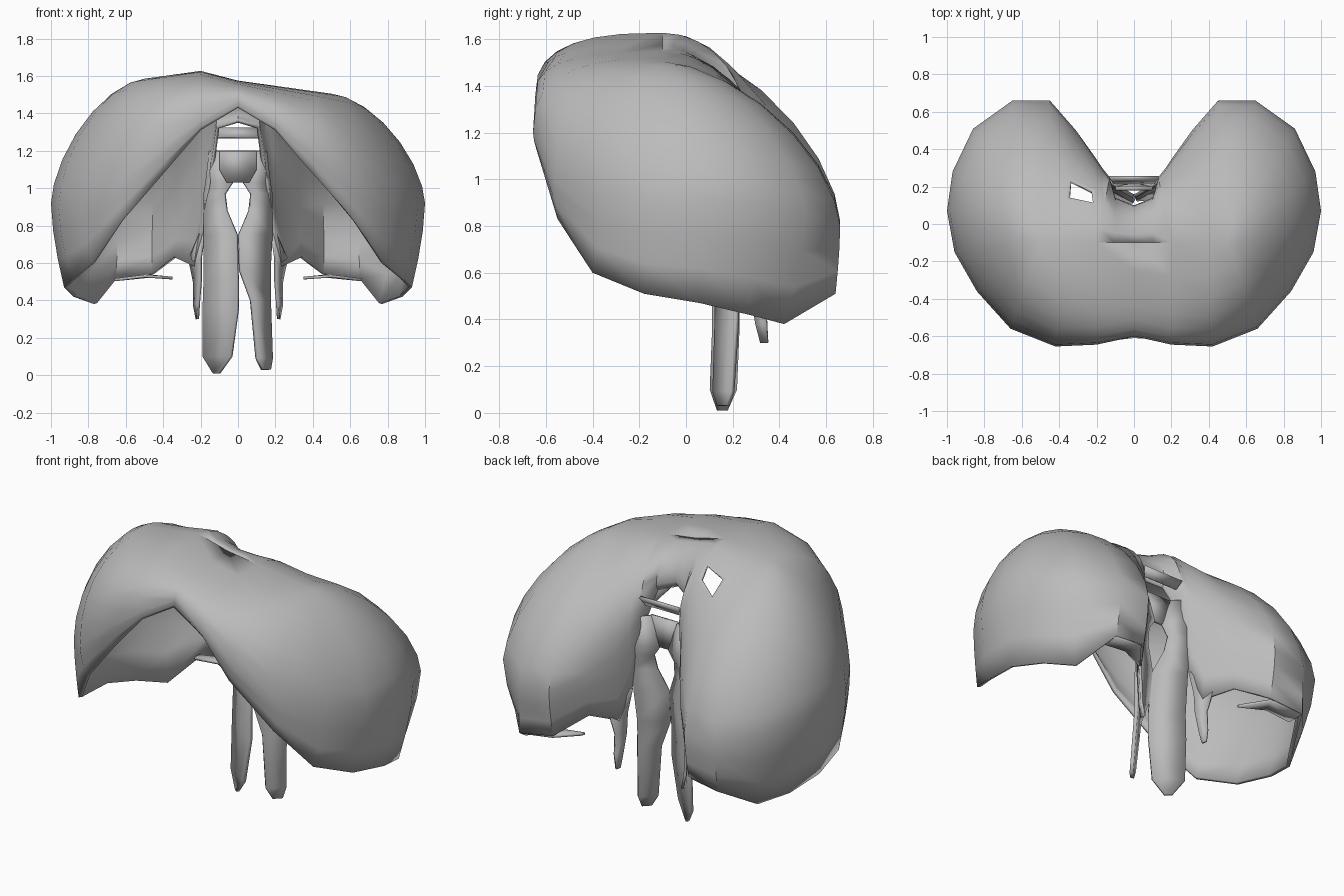
import bpy, bmesh, math
from mathutils import Vector

cube = bpy.data.objects.get("Cube")
if cube:
    bpy.data.objects.remove(cube)

mat = bpy.data.materials.new("plain_grey")
mat.use_nodes = True
GREY = (0.5, 0.5, 0.5, 1)
mat.diffuse_color = GREY
mat.node_tree.nodes["Principled BSDF"].inputs["Base Color"].default_value = GREY


def finish(bm, name, thickness, offset=0):
    mesh = bpy.data.meshes.new(name)
    bm.to_mesh(mesh)
    bm.free()
    obj = bpy.data.objects.new(name, mesh)
    bpy.context.collection.objects.link(obj)
    mesh.materials.append(mat)
    solid = obj.modifiers.new("thickness", "SOLIDIFY")
    solid.thickness = thickness
    solid.offset = offset
    bpy.ops.object.select_all(action="DESELECT")
    obj.select_set(True)
    bpy.context.view_layer.objects.active = obj
    bpy.ops.object.shade_smooth_by_angle(angle=math.radians(40))


# Dome stations from front middle round to back middle:
# ridge x, widest point, rim point, roundness
STATIONS = [
    (0.0, (0, -.60, 1.47), (0, -.61, 1.43), .8),
    (.2, (.2, -.645, 1.36), (.2, -.62, 1.31), .75),
    (.4, (.42, -.655, 1.2), (.38, -.63, 1.1), .75),
    (.5, (.66, -.56, 1.0), (.62, -.55, .83), .9),
    (.5, (.84, -.36, .92), (.78, -.4, .6), 1.1),
    (.5, (.96, -.15, .9), (.89, -.18, .51), 1.2),
    (.5, (1, .07, .92), (.93, .06, .47), 1.25),
    (.5, (.97, .28, .9), (.88, .27, .42), 1.25),
    (.5, (.86, .51, .85), (.77, .42, .38), 1.25),
    (.5, (.65, .66, .8), (.66, .64, .51), 1.25),
    (.5, (.45, .66, .82), (.45, .62, .54), 1.25),
    (.4, (.31, .5, .9), (.33, .45, .63), 1.15),
    (.2, (.21, .36, 1.0), (.22, .32, .58), 1.0),
    (.2, (.17, .3, 1.1), (.18, .25, .76), 1.0),
    (.2, (.13, .25, 1.25), (.13, .24, 1.1), 1.0),
    (.1, (.1, .14, 1.36), (.1, .12, 1.32), 1.0),
    (0.0, (0, .1, 1.39), (0, .07, 1.35), 1.0),
]
UPPER, LOWER = 7, 3


def profile(station, side):
    ridge_x, wide, rim, power = station
    wide, rim = Vector(wide), Vector(rim)
    top = Vector((ridge_x, -.1, 1.575 - .14 * ridge_x))
    if side < 0:
        top.z += min(.08, .4 * ridge_x)
    points = []
    for i in range(UPPER + 1):
        a = math.pi / 2 * i / UPPER
        p = top.lerp(wide, math.sin(a) ** power)
        p.z = wide.z + (top.z - wide.z) * max(0, math.cos(a)) ** power
        points.append(p)
    for i in range(1, LOWER + 1):
        t = i / LOWER
        p = wide.lerp(rim, t ** 1.6)
        p.z = wide.z + (rim.z - wide.z) * t
        points.append(p)
    return [Vector((p.x * side, p.y, p.z)) for p in points]


bm = bmesh.new()
columns = [profile(s, 1) for s in STATIONS]
columns += [profile(s, -1) for s in STATIONS[-2:0:-1]]
grid = [[bm.verts.new(p) for p in col] for col in columns]
for a, b in zip(grid, grid[1:] + grid[:1]):
    for i in range(len(a) - 1):
        bm.faces.new((a[i], a[i + 1], b[i + 1], b[i]))
bmesh.ops.remove_doubles(bm, verts=bm.verts, dist=.0005)
bmesh.ops.recalc_face_normals(bm, faces=bm.faces)
if sum(f.normal.z * f.calc_area() for f in bm.faces) < 0:
    bmesh.ops.reverse_faces(bm, faces=bm.faces)

# Small opening through the back of the higher lobe
spot = Vector((-.27, .17, 1.48))
face = min(bm.faces, key=lambda f: (f.calc_center_median() - spot).length)
bmesh.ops.inset_individual(bm, faces=[face], thickness=.025)
bmesh.ops.delete(bm, geom=[face], context="FACES")
finish(bm, "dome", .02, -1)


# Strips: each row is height, inner x, inner y, outer x, outer y
def strip(name, rows, side, thickness):
    bm = bmesh.new()
    previous = None
    for z, xi, yi, xo, yo in rows:
        pair = [bm.verts.new((side * xi, yi, z)), bm.verts.new((side * xo, yo, z))]
        if previous:
            bm.faces.new((previous[0], previous[1], pair[1], pair[0]))
        previous = pair
    finish(bm, name, thickness)


# Legs, broad plates whose inner edges turn forward
UPPER_LEG = [
    (1.2, .09, .2, .15, .25),
    (1.03, .03, .2, .17, .26),
    (.97, .07, .2, .18, .26),
    (.88, .06, .18, .18, .25),
    (.75, .005, .15, .18, .24),
]
strip("right_leg", UPPER_LEG + [
    (.5, .0, .12, .18, .22),
    (.35, .0, .12, .185, .22),
    (.1, .035, .11, .185, .21),
    (.01, .1, .14, .13, .17),
], -1, .02)
strip("left_leg", UPPER_LEG + [
    (.56, .01, .13, .17, .22),
    (.4, .07, .13, .17, .22),
    (.09, .1, .12, .18, .2),
    (.03, .13, .14, .17, .18),
], 1, .02)

# Bridges between the two legs
strip("bridge", [
    (1.2, -.1, .19, .1, .19),
    (1.1, -.1, .2, .1, .2),
    (1.03, -.06, .2, .06, .2),
], 1, .02)
strip("upper_bridge", [
    (1.32, -.13, .25, .13, .25),
    (1.27, -.11, .22, .11, .22),
], 1, .015)

# Slender side slips beside the legs, and inward lips under the back lobes
for side, label in ((1, "left"), (-1, "right")):
    strip(label + "_slip", [
        (.76, .18, .25, .2, .27),
        (.62, .2, .27, .26, .36),
        (.5, .2, .28, .235, .34),
        (.38, .21, .3, .235, .345),
        (.3, .215, .32, .22, .35),
    ], side, .015)
    strip(label + "_lip", [
        (.51, .66, .53, .66, .63),
        (.53, .5, .52, .46, .61),
        (.52, .35, .46, .36, .48),
    ], side, .015)
